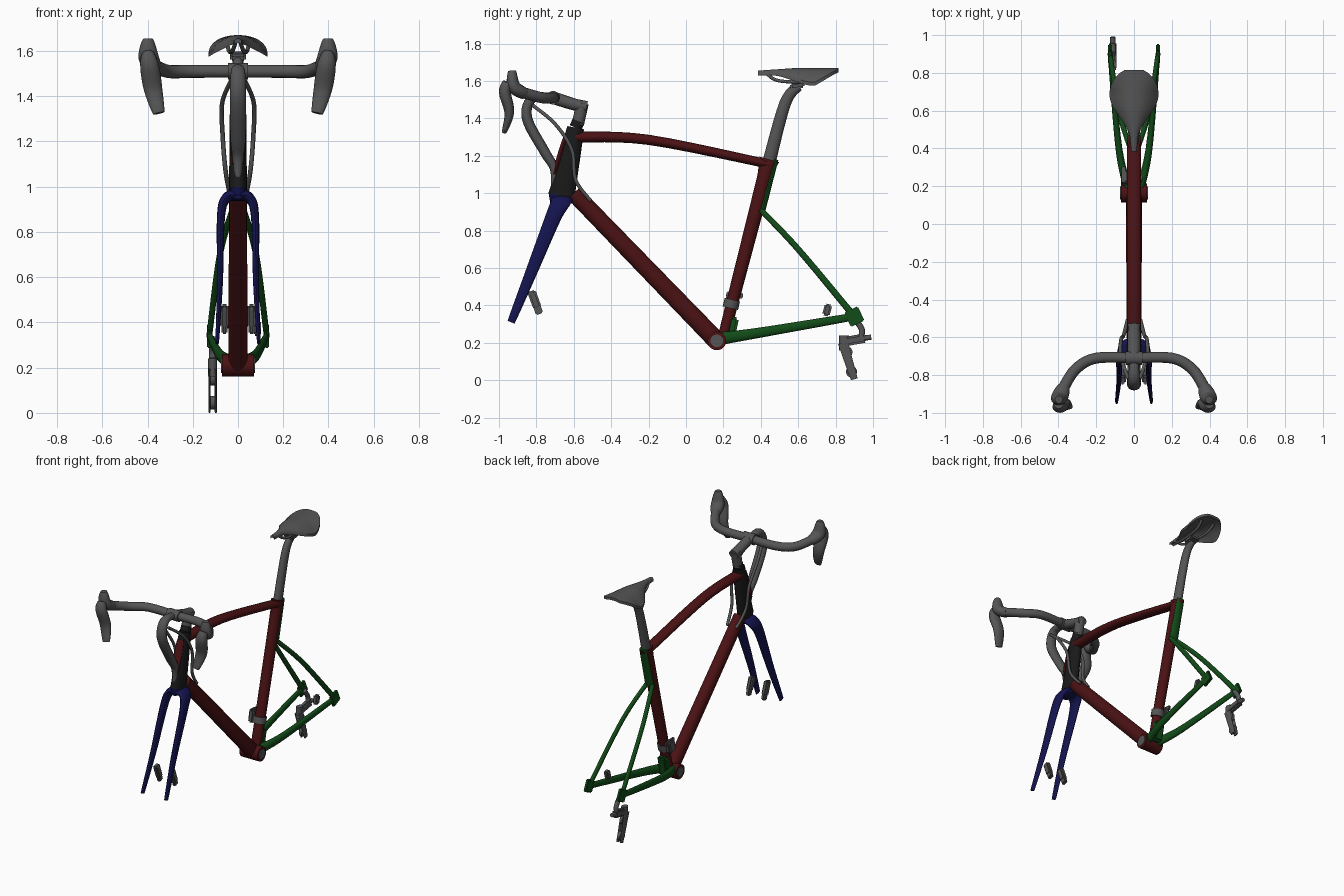
import bpy, bmesh, math
from mathutils import Vector

if "Cube" in bpy.data.objects:
    bpy.data.objects.remove(bpy.data.objects["Cube"])


def material(name, red, green, blue):
    color = (red, green, blue, 1)
    mat = bpy.data.materials.new(name)
    mat.use_nodes = True
    mat.diffuse_color = color
    mat.node_tree.nodes["Principled BSDF"].inputs["Base Color"].default_value = color
    return mat


GREY = material("component grey", .09, .09, .09)
RED = material("frame red", .07, .006, .007)
GREEN = material("rear green", .006, .07, .009)
BLUE = material("fork blue", .007, .007, .08)
BLACK = material("head black", .01, .01, .01)
ACROSS, ALONG, UP = Vector((1, 0, 0)), Vector((0, 1, 0)), Vector((0, 0, 1))


def at(y, z, x=0):
    return Vector((x, y, z))


def finish(name, bm, mat):
    bmesh.ops.recalc_face_normals(bm, faces=bm.faces)
    mesh = bpy.data.meshes.new(name)
    bm.to_mesh(mesh)
    bm.free()
    mesh.materials.append(mat)
    part = bpy.data.objects.new(name, mesh)
    bpy.context.collection.objects.link(part)
    bpy.ops.object.select_all(action='DESELECT')
    part.select_set(True)
    bpy.context.view_layer.objects.active = part
    bpy.ops.object.shade_smooth_by_angle(angle=math.radians(40))
    return part


def loft(name, rings, mat):
    """Skin a row of closed rings and cap both ends."""
    bm = bmesh.new()
    rows = [[bm.verts.new(point) for point in ring] for ring in rings]
    for row, following in zip(rows, rows[1:]):
        for i in range(len(row)):
            bm.faces.new((row[i - 1], row[i], following[i], following[i - 1]))
    bm.faces.new(rows[0])
    bm.faces.new(rows[-1])
    return finish(name, bm, mat)


def spline(points, steps=6):
    """Catmull-Rom curve through the points."""
    padded = [points[0], *points, points[-1]]
    curve = []
    for a, b, c, d in zip(padded, padded[1:], padded[2:], padded[3:]):
        for step in range(steps):
            t = step / steps
            curve.append(b + ((c - a) * t + (a * 2 - b * 5 + c * 4 - d) * t ** 2
                              + (b * 3 - a - c * 3 + d) * t ** 3) / 2)
    return curve + [points[-1]]


def tube(name, points, mat, start, end=None, swell=0, ref=ACROSS, sides=16):
    """Oval tube; start and end are half-sizes along ref and across it."""
    path = spline(points)
    start, end = Vector(start), Vector(end or start)
    last = len(path) - 1
    rings = []
    for i, centre in enumerate(path):
        tangent = (path[min(i + 1, last)] - path[max(i - 1, 0)]).normalized()
        wide = (ref - tangent * ref.dot(tangent)).normalized()
        deep = tangent.cross(wide)
        size = start.lerp(end, i / last)
        bulge = swell * math.sin(math.pi * i / last)
        angles = [math.tau * k / sides for k in range(sides)]
        rings.append([centre + wide * (size.x + bulge) * math.cos(angle)
                      + deep * (size.y + bulge / 2) * math.sin(angle) for angle in angles])
    return loft(name, rings, mat)


def tube_pair(name, points, mat, start, **options):
    """Left tube and its mirror image."""
    tube("left_" + name, points, mat, start, **options)
    mirrored = [Vector((-p.x, p.y, p.z)) for p in points]
    tube("right_" + name, mirrored, mat, start, **options)


def block(name, centre, size, tilt, mat):
    """Softened box, tilted about the sideways axis."""
    bm = bmesh.new()
    bmesh.ops.create_cube(bm, size=1)
    bmesh.ops.scale(bm, vec=size, verts=bm.verts)
    bmesh.ops.bevel(bm, geom=bm.edges, offset=min(size) / 4, segments=2, affect='EDGES')
    part = finish(name, bm, mat)
    part.location = centre
    part.rotation_euler.x = math.radians(tilt)


def axle(name, centre, half_length, radius, mat):
    reach = ACROSS * half_length
    tube(name, [centre - reach, centre + reach], mat, (radius, radius), ref=UP, sides=24)


# Landmarks of the frame
head_low, head_high = at(-.665, .985), at(-.59, 1.35)
bracket, seat_top = at(.165, .21), at(.445, 1.18)
dropout = at(.9, .34, .127)
bar_centre = at(-.71, 1.51)

# Main frame tubes
tube("top_tube", [head_high - UP * .05, at(-.2, 1.285), seat_top - UP * .025], RED,
     start=(.038, .03), end=(.038, .024))
tube("down_tube", [at(-.6, 1), bracket], RED, start=(.04, .045), end=(.042, .05))
tube("seat_tube", [at(.2, .23), seat_top], RED, start=(.036, .03), end=(.036, .042))
tube("seat_cluster", [at(.41, 1.06), seat_top], RED, start=(.03, .03), end=(.037, .055))
axle("bottom_bracket_shell", bracket, .07, .05, RED)
axle("bottom_bracket_axle", bracket, .075, .034, GREY)

# Head tube with red nose and upper cap
tube("head_tube", [head_low, head_high], BLACK, start=(.04, .072), end=(.036, .045))
tube("head_tube_nose", [at(-.705, 1.1), at(-.64, 1.31)], RED, start=(.024, .012), swell=.006)
tube("headset_cap", [head_high, at(-.575, 1.385)], BLACK, start=(.034, .034))

# Rear triangle
tube("seat_tube_spine", [at(.405, .9), seat_top + ALONG * .035], GREEN,
     start=(.034, .018), end=(.028, .014))
block("rear_yoke", at(.245, .27), (.07, .05, .14), -12, GREEN)
tube_pair("seat_stay", [at(.4, .91, .02), at(.6, .7, .08), dropout], GREEN,
          start=(.014, .015), end=(.013, .018))
tube_pair("chain_stay", [at(.2, .225, .035), at(.4, .255, .08), dropout], GREEN,
          start=(.024, .034), end=(.012, .02))
for side in (1, -1):
    block("rear_dropout", at(dropout.y, dropout.z, dropout.x * side), (.022, .08, .085), 25, GREEN)

# Fork
tube_pair("fork_leg", [at(-.665, .965), at(-.67, .95, .05), at(-.71, .87, .075),
                       at(-.83, .57, .08), at(-.935, .31, .092)], BLUE,
          start=(.065, .028), end=(.02, .008), ref=ALONG)
tube("fork_crown_race", [head_low - UP * .04, head_low + UP * .015], BLUE,
     start=(.035, .06), end=(.038, .07))

# Brake calipers
for side in (1, -1):
    block("front_caliper", at(-.81, .43, side * .06), (.035, .045, .1), 20, GREY)
    block("front_caliper_foot", at(-.79, .375, side * .06), (.025, .04, .045), 20, GREY)
    block("front_caliper_bolt", at(-.825, .465, side * .06), (.02, .05, .02), 10, GREY)
block("rear_caliper", at(.755, .375, .085), (.035, .04, .065), -15, GREY)

# Front derailleur and its band
tube("derailleur_band", [at(.237, .385), at(.248, .43)], GREY, start=(.045, .042))
block("front_derailleur_body", at(.245, .42, -.05), (.04, .07, .085), -12, GREY)
block("front_derailleur_cage", at(.26, .455, -.055), (.02, .09, .03), -5, GREY)

# Rear derailleur, on the right only
outer = -.112
tube("derailleur_hanger", [at(.9, .33, outer), at(.94, .27, outer), at(.93, .21, outer)],
     GREY, start=(.016, .016))
block("derailleur_body", at(.9, .215, outer), (.04, .13, .05), 10, GREY)
tube("derailleur_cable_arm", [at(.92, .22, outer), at(.99, .23, outer)], GREY, start=(.014, .014))
tube("derailleur_knuckle", [at(.845, .24, outer), at(.845, .16, outer)], GREY, start=(.02, .026))
for offset in (-.014, .014):
    plate = outer + offset
    tube("derailleur_cage_plate", [at(.84, .2, plate), at(.87, .1, plate), at(.9, .005, plate)],
         GREY, start=(.005, .028), end=(.005, .018))
for wheel in (at(.86, .15, outer), at(.885, .045, outer)):
    axle("jockey_wheel", wheel, .01, .03, GREY)

# Seat post, clamp and saddle rails
tube("seat_post", [at(.44, 1.15), at(.53, 1.48), at(.6, 1.57)], GREY,
     start=(.028, .036), end=(.022, .026))
block("saddle_clamp", at(.595, 1.575), (.07, .075, .035), 10, GREY)
tube_pair("saddle_rail", [at(.43, 1.64, .01), at(.5, 1.6, .025), at(.68, 1.6, .04),
                          at(.76, 1.645, .05)], GREY, start=(.009, .009))

# Saddle: arched sections that flare behind the nose and round off at the tail
sections, spread = 24, [k / 6 for k in range(-6, 7)]
rings = []
for i in range(sections + 1):
    t = i / sections
    flare = min(max((t - .15) / .55, 0), 1)
    flare = flare * flare * (3 - 2 * flare)
    tail = max(0, (t - .7) / .3)
    width = (.015 + .03 * min(t, .5) + .1 * flare) * math.sqrt(1 - .85 * tail ** 2)
    droop = .6 * width * (1 - .8 * tail)
    y, crown = .385 + .43 * t, 1.655 + .015 * min(1, 2 * t)
    skin = [at(y, crown - droop * abs(k) ** 2.2, width * k) for k in spread]
    rings.append(skin + [point - UP * .018 for point in reversed(skin)])
loft("saddle", rings, GREY)

# Stem
tube("steerer", [at(-.578, 1.37), at(-.553, 1.48)], GREY, start=(.033, .033))
tube("stem", [at(-.53, 1.462), at(-.6, 1.475), bar_centre], GREY,
     start=(.034, .03), end=(.034, .034))
axle("stem_clamp", bar_centre, .045, .036, GREY)

# Handlebar, hoods and levers
tube_pair("handlebar", [bar_centre, at(-.71, 1.51, .2), at(-.77, 1.51, .31),
                        at(-.88, 1.54, .38)], GREY, start=(.028, .028), end=(.03, .03), ref=UP)
tube_pair("hood", [at(-.86, 1.53, .37), at(-.92, 1.57, .395), at(-.93, 1.655, .398)], GREY,
          start=(.03, .03), end=(.02, .02), swell=.02)
tube_pair("brake_lever", [at(-.95, 1.59, .398), at(-.968, 1.54, .392), at(-.945, 1.43, .375),
                          at(-.972, 1.325, .35)], GREY,
          start=(.025, .03), end=(.025, .012), swell=.018)

# Central looped hose and side cables
tube("central_hose", [bar_centre, at(-.82, 1.51), at(-.85, 1.4), at(-.755, 1.22),
                      at(-.705, 1.13), at(-.705, 1.01)], GREY,
     start=(.022, .02), end=(.01, .016), swell=.02)
tube_pair("cable", [at(-.82, 1.47, .03), at(-.7, 1.37, .07), at(-.61, 1.23, .068),
                    at(-.59, 1.07, .055), at(-.51, .96, .035)], GREY,
          start=(.01, .01), sides=10)
